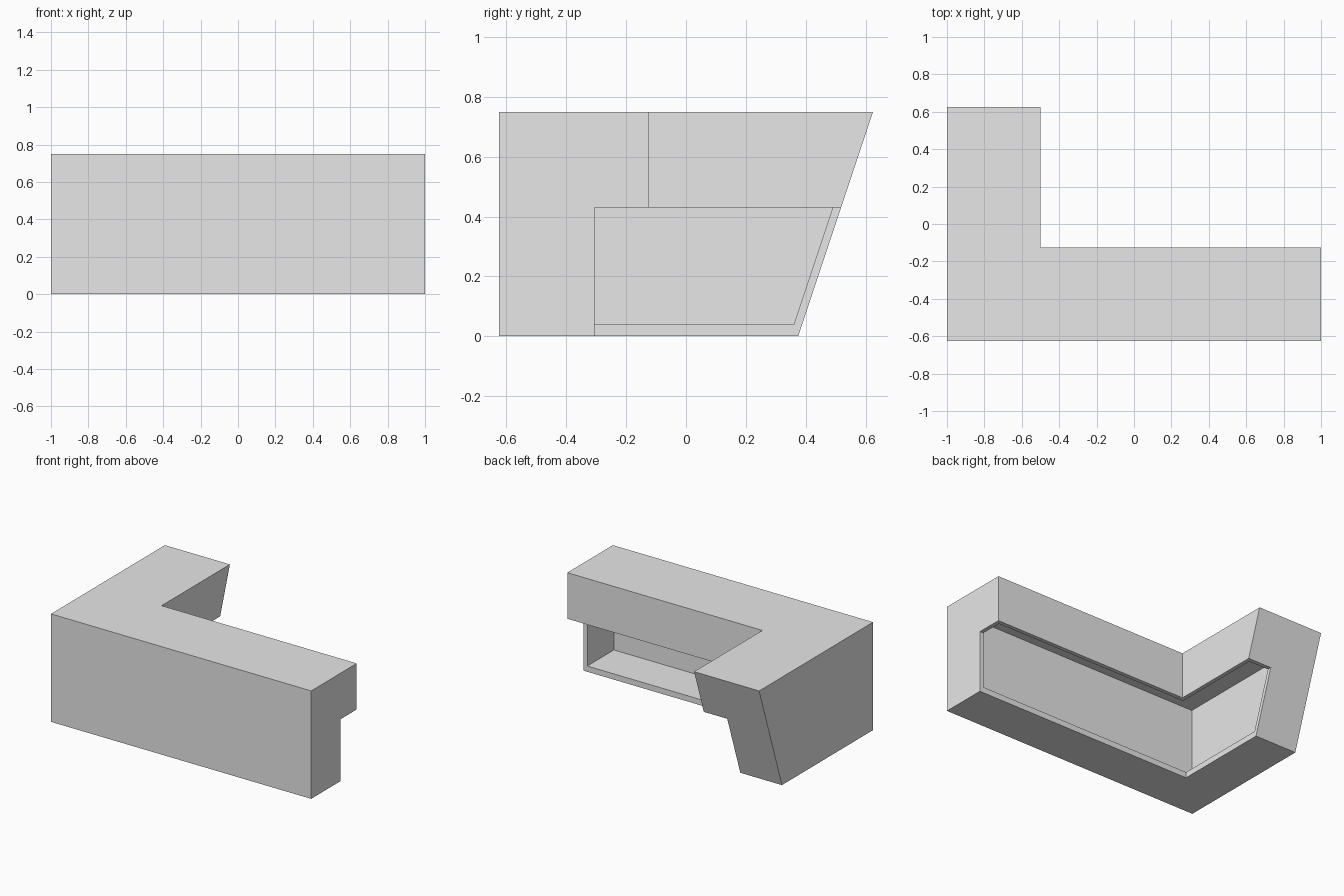
import bpy
import bmesh

if "Cube" in bpy.data.objects:
    bpy.data.objects.remove(bpy.data.objects["Cube"])

HALF_W, HALF_D, HEIGHT = 1.0, 0.625, 0.75
TOP_DEPTH, BASE_DEPTH, STEP_Z = 0.5, 0.32, 0.43
WALL, FLOOR = 0.028, 0.04

grey = bpy.data.materials.new("light grey")
grey.use_nodes = True
colour = (0.8, 0.8, 0.8, 1)
grey.diffuse_color = colour
grey.node_tree.nodes["Principled BSDF"].inputs["Base Color"].default_value = colour


def sweep(name, profile, inset):
    """Sweep a (depth, height) profile round the L corner; the far end leans back."""
    bm = bmesh.new()

    def station(place):
        return [bm.verts.new(place(d, z)) for d, z in profile]

    rings = [
        station(lambda d, z: (HALF_W - inset, -HALF_D + d, z)),
        station(lambda d, z: (-HALF_W + d, -HALF_D + d, z)),
        station(lambda d, z: (-HALF_W + d, HALF_D - (HEIGHT - z) / 3 - inset, z)),
    ]
    n = len(profile)
    for a, b in zip(rings, rings[1:]):
        for i in range(n):
            j = (i + 1) % n
            bm.faces.new((a[i], a[j], b[j], b[i]))
    bm.faces.new(rings[0][::-1])
    bm.faces.new(rings[-1])
    bmesh.ops.recalc_face_normals(bm, faces=bm.faces)
    mesh = bpy.data.meshes.new(name)
    bm.to_mesh(mesh)
    bm.free()
    mesh.materials.append(grey)
    obj = bpy.data.objects.new(name, mesh)
    bpy.context.collection.objects.link(obj)
    return obj


# Counter body: narrow base under an overhanging top
counter = sweep("corner_counter", [
    (0, 0), (BASE_DEPTH, 0), (BASE_DEPTH, STEP_Z),
    (TOP_DEPTH, STEP_Z), (TOP_DEPTH, HEIGHT), (0, HEIGHT)], 0)

# Hollow interior, open on the inner side and beneath the overhang
inner = TOP_DEPTH - WALL
ceiling = HEIGHT - WALL
hollow = sweep("interior_cutter", [
    (WALL, FLOOR), (inner, FLOOR), (inner, ceiling), (WALL, ceiling)], WALL)
hollow.hide_render = True

cut = counter.modifiers.new("hollow", 'BOOLEAN')
cut.operation = 'DIFFERENCE'
cut.solver = 'EXACT'
cut.object = hollow
bpy.context.view_layer.objects.active = counter
counter.select_set(True)
bpy.ops.object.modifier_apply(modifier=cut.name)
bpy.data.objects.remove(hollow)
